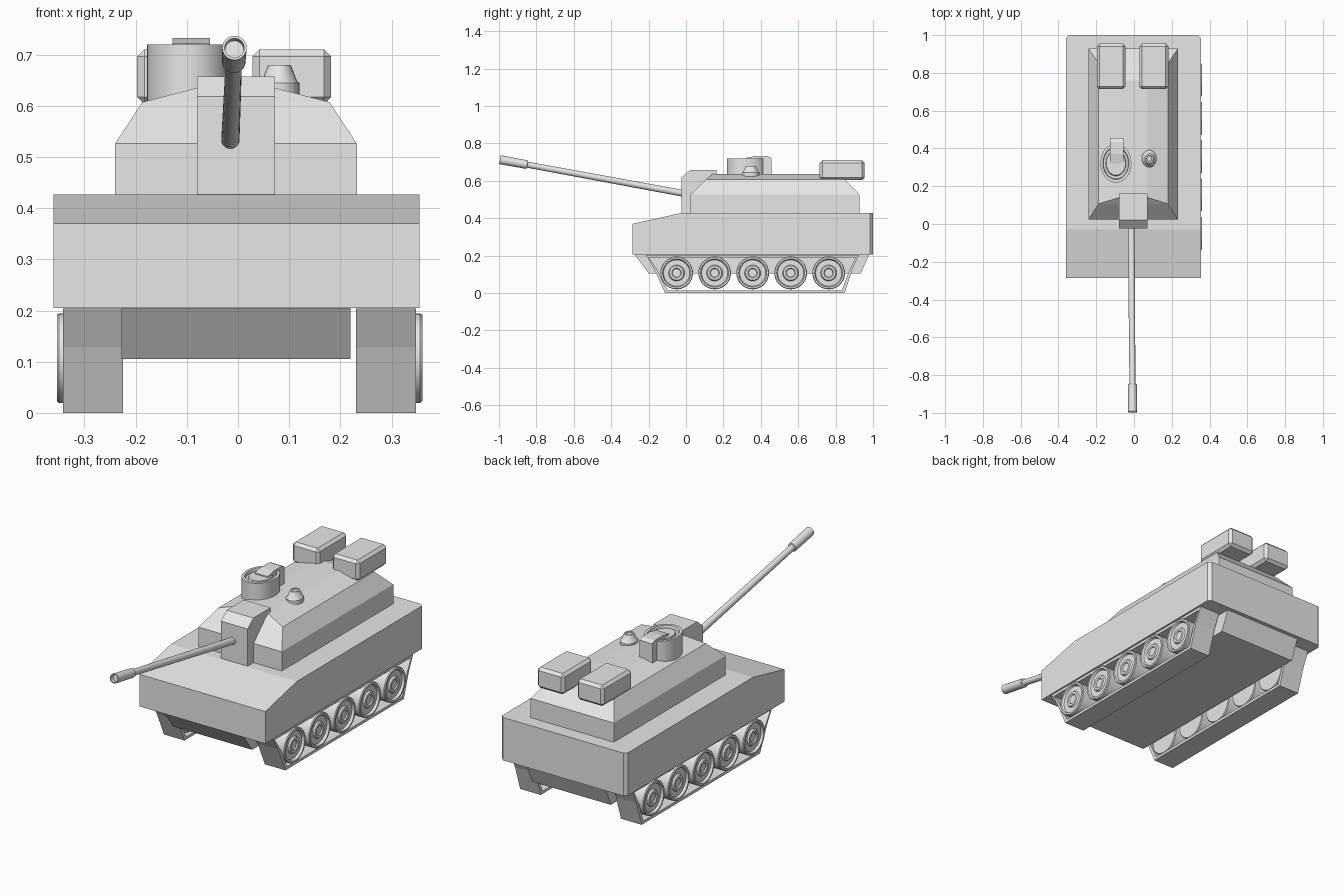
import bpy, bmesh, math
from mathutils import Vector, Matrix

cube = bpy.data.objects.get("Cube")
if cube:
    bpy.data.objects.remove(cube, do_unlink=True)

grey = bpy.data.materials.new("plain grey")
grey.use_nodes = True
grey.diffuse_color = (0.8, 0.8, 0.8, 1)
grey.node_tree.nodes["Principled BSDF"].inputs["Base Color"].default_value = (0.8, 0.8, 0.8, 1)


def finish(name, bm, smooth=False):
    bmesh.ops.recalc_face_normals(bm, faces=bm.faces)
    mesh = bpy.data.meshes.new(name)
    bm.to_mesh(mesh)
    bm.free()
    mesh.materials.append(grey)
    ob = bpy.data.objects.new(name, mesh)
    bpy.context.collection.objects.link(ob)
    if smooth:
        bpy.ops.object.select_all(action='DESELECT')
        ob.select_set(True)
        bpy.context.view_layer.objects.active = ob
        bpy.ops.object.shade_smooth_by_angle(angle=math.radians(35))
    return ob


def skin(bm, rings, caps=True, closed=False):
    """Join matching rings of points with quads."""
    loops = [[bm.verts.new(p) for p in ring] for ring in rings]
    pairs = list(zip(loops, loops[1:])) + ([(loops[-1], loops[0])] if closed else [])
    n = len(loops[0])
    for a, b in pairs:
        for i in range(n):
            j = (i + 1) % n
            bm.faces.new((a[i], a[j], b[j], b[i]))
    if caps:
        bm.faces.new(loops[0])
        bm.faces.new(loops[-1])


def prism(name, profile, x0, x1):
    """Side profile of (y, z) points, extruded across x."""
    bm = bmesh.new()
    skin(bm, [[(x, y, z) for y, z in profile] for x in (x0, x1)])
    return finish(name, bm)


def lathe(name, profile, matrix, sides=32):
    """Profile of (radius, height) points turned about the local z axis."""
    bm = bmesh.new()
    turn = [2 * math.pi * i / sides for i in range(sides)]
    skin(bm, [[(r * math.cos(a), r * math.sin(a), h) for a in turn] for r, h in profile])
    bm.transform(matrix)
    return finish(name, bm, True)


def stack(name, levels):
    """Rectangles (x0, x1, y0, y1, z) joined upwards."""
    bm = bmesh.new()
    skin(bm, [[(a, c, z), (b, c, z), (b, d, z), (a, d, z)] for a, b, c, d, z in levels])
    return finish(name, bm)


# Hull, with small chamfers on the rear upright corners
hull = prism("hull", [(-0.285, 0.205), (-0.285, 0.37), (-0.03, 0.427), (1.0, 0.427), (1.0, 0.207)],
             -0.36, 0.355)
bm = bmesh.new()
bm.from_mesh(hull.data)
corners = [e for e in bm.edges if all(v.co.y > 0.99 for v in e.verts)
           and abs(e.verts[0].co.z - e.verts[1].co.z) > 0.1]
bmesh.ops.bevel(bm, geom=corners, offset=0.016, segments=1, affect='EDGES')
bm.to_mesh(hull.data)
bm.free()
prism("lower_hull", [(-0.275, 0.206), (-0.2, 0.105), (0.935, 0.105), (0.98, 0.208)], -0.228, 0.22)

# Running gear on both sides
belt = [(-0.112, 0), (0.848, 0), (0.89, 0.128), (0.925, 0.204), (-0.215, 0.204), (-0.17, 0.128)]
inner_belt = [(0.36 + (y - 0.36) * 0.97, 0.1 + (z - 0.1) * 0.86) for y, z in belt]
wheel = [(0.084, 0), (0.0875, 0.004), (0.0875, 0.116), (0.084, 0.12), (0.075, 0.12), (0.07, 0.108),
         (0.043, 0.108), (0.038, 0.117), (0.026, 0.117), (0.022, 0.111)]
for side, label in ((1, "left"), (-1, "right")):
    xs = [side * x + 0.003 for x in (0.228, 0.345)]
    bm = bmesh.new()
    skin(bm, [[(x, y, z) for y, z in loop] for x, loop in
              ((xs[0], belt), (xs[1], belt), (xs[1], inner_belt), (xs[0], inner_belt))],
         caps=False, closed=True)
    finish(label + "_track", bm)
    for i in range(5):
        place = (Matrix.Translation((side * 0.237 + 0.003, -0.05 + i * 0.2032, 0.107))
                 @ Matrix.Rotation(side * math.pi / 2, 4, 'Y'))
        lathe(f"{label}_wheel_{i + 1}", wheel, place)

# Turret with sloped sides and a shallow crowned roof
stack("turret", [(-0.24, 0.232, 0.024, 0.928, 0.42), (-0.24, 0.232, 0.024, 0.928, 0.526),
                 (-0.187, 0.179, 0.107, 0.85, 0.607), (-0.08, 0.072, 0.14, 0.76, 0.635)])
prism("gun_mantlet", [(-0.024, 0.42), (-0.024, 0.618), (0.022, 0.657), (0.162, 0.657), (0.162, 0.42)],
      -0.08, 0.072)

# Gun barrel with a wider hollow muzzle
base, tip = Vector((-0.015, 0.0, 0.53)), Vector((-0.007, -0.995, 0.713))
reach = tip - base
length = reach.length
lathe("gun_barrel",
      [(0.018, -0.04), (0.016, length - 0.15), (0.023, length - 0.148), (0.024, length),
       (0.019, length), (0.018, length - 0.02)],
      Matrix.Translation(base) @ reach.to_track_quat('Z', 'Y').to_matrix().to_4x4(), 24)

# Commander's hatch and its hood
lathe("cupola", [(1, 0.6), (1, 0.72), (0.84, 0.72), (0.8, 0.705), (0.66, 0.705), (0.62, 0.716)],
      Matrix.Translation((-0.096, 0.322, 0)) @ Matrix.Diagonal((0.082, 0.103, 1, 1)), 40)
prism("cupola_hood", [(0.32, 0.7), (0.32, 0.722), (0.37, 0.732), (0.435, 0.732), (0.456, 0.722),
                      (0.456, 0.62), (0.4, 0.62), (0.4, 0.7)], -0.128, -0.055)

# Roof sight
lathe("roof_sight", [(0.046, 0.61), (0.046, 0.644), (0.04, 0.649), (0.026, 0.68), (0.018, 0.68), (0.015, 0.676)],
      Matrix.Translation((0.081, 0.346, 0)) @ Matrix.Diagonal((0.85, 1, 1, 1)), 24)

# Chamfered stowage boxes at the rear of the roof
for label, x0, x1 in (("right", -0.197, -0.045), ("left", 0.028, 0.182)):
    box = stack(label + "_stowage_box", [(x0, x1, 0.715, 0.955, z) for z in (0.603, 0.71)])
    bevel = box.modifiers.new("chamfer", 'BEVEL')
    bevel.width = 0.014
    bevel.segments = 1
